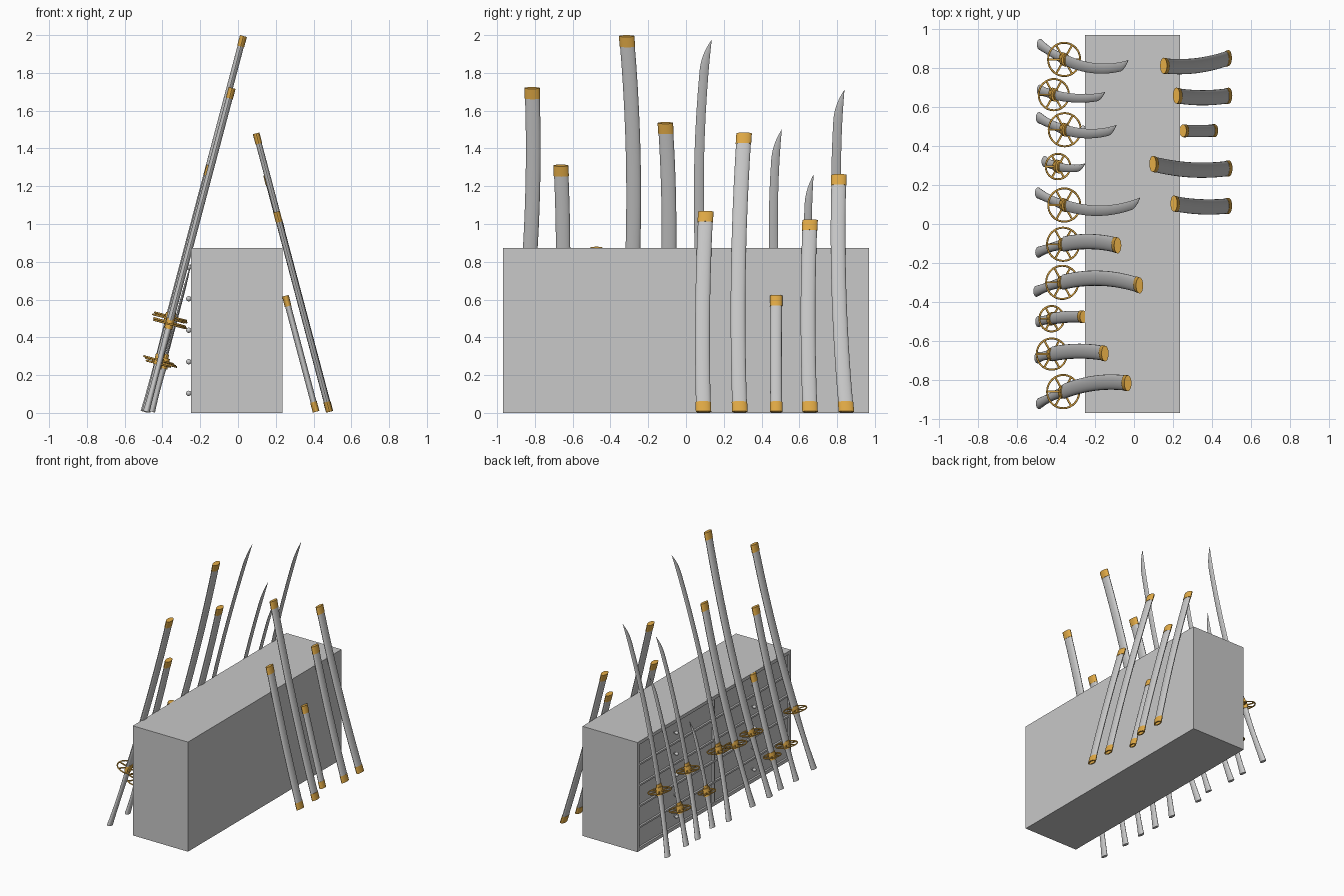
import bpy, bmesh, math
from mathutils import Vector, Matrix

old = bpy.data.objects.get("Cube")
if old:
    bpy.data.objects.remove(old, do_unlink=True)


def material(name, rgb):
    m = bpy.data.materials.new(name)
    m.use_nodes = True
    m.diffuse_color = (*rgb, 1)
    m.node_tree.nodes["Principled BSDF"].inputs["Base Color"].default_value = (*rgb, 1)
    return m


GREY = material("grey", (0.58, 0.58, 0.58))
GOLD = material("gold", (0.75, 0.40, 0.06))
LEAN = 0.265  # sideways lean per unit of height


def finish(bm, name, mat, angle=35):
    bmesh.ops.recalc_face_normals(bm, faces=bm.faces)
    mesh = bpy.data.meshes.new(name)
    bm.to_mesh(mesh)
    bm.free()
    mesh.materials.append(mat)
    ob = bpy.data.objects.new(name, mesh)
    bpy.context.collection.objects.link(ob)
    bpy.ops.object.select_all(action="DESELECT")
    ob.select_set(True)
    bpy.context.view_layer.objects.active = ob
    bpy.ops.object.shade_smooth_by_angle(angle=math.radians(angle))
    return ob


class Path:
    """Leaning, gently bowed centre line from the floor up to a given height."""

    def __init__(self, base_x, ys, top, lean):
        self.x, self.ys, self.top, self.lean = base_x, ys, top, lean
        self.side = Vector((1, 0, -lean)).normalized()

    def at(self, z):
        t = z / self.top
        a, b, c = self.ys
        y = a * (1 - t) * (1 - 2 * t) + 4 * b * t * (1 - t) + c * t * (2 * t - 1)
        return Vector((self.x + self.lean * z, y, z))

    def loft(self, name, mat, rings, sides=20):
        """Sweep elliptical rings (height, half width, half thickness, y shift)."""
        bm = bmesh.new()
        loops = []
        for z, w, h, dy in rings:
            loop = []
            for i in range(sides):
                a = math.tau * i / sides
                p = self.at(z) + Vector((0, w * math.cos(a) + dy, 0))
                loop.append(bm.verts.new(p + self.side * h * math.sin(a)))
            loops.append(loop)
        for lo, hi in zip(loops, loops[1:]):
            for i in range(sides):
                j = (i + 1) % sides
                bm.faces.new((lo[i], lo[j], hi[j], hi[i]))
        bm.faces.new(loops[0])
        bm.faces.new(loops[-1])
        return finish(bm, name, mat)

    def tube(self, name, mat, z0, z1, w, h, steps=12):
        zs = [z0 + (z1 - z0) * i / steps for i in range(steps + 1)]
        return self.loft(name, mat, [(z, w, h, 0) for z in zs])


def guard(path, z, radius):
    """Spoked wheel guard around the grip, with hub collars."""
    centre = path.at(z)
    up = Vector((path.lean, 0, 1)).normalized()
    turn = up.to_track_quat("Z", "Y").to_matrix().to_4x4()
    bpy.ops.mesh.primitive_torus_add(major_radius=radius - 0.005, minor_radius=0.005,
                                     major_segments=40, minor_segments=8)
    rim = bpy.context.object
    rim.name = "guard_rim"
    rim.matrix_world = Matrix.Translation(centre) @ turn
    rim.data.materials.append(GOLD)
    bpy.ops.object.shade_smooth_by_angle(angle=math.radians(60))
    bm = bmesh.new()
    for k in range(6):
        spin = Matrix.Rotation(math.tau * (k + 0.5) / 6, 4, "Z")
        shape = Matrix.Translation((radius / 2, 0, 0)) @ Matrix.Diagonal((radius - 0.01, 0.009, 0.007, 1))
        bmesh.ops.create_cube(bm, size=1, matrix=Matrix.Translation(centre) @ turn @ spin @ shape)
    finish(bm, "guard_spokes", GOLD)
    path.tube("guard_hub", GOLD, z - 0.025, z + 0.03, 0.034, 0.022, 2)


def handle(path, guard_z):
    n = 10
    rings = []
    for i in range(n + 1):
        t = i / n
        flare = 1 + 0.25 * (2 * t - 1) ** 2
        rings.append((0.006 + (guard_z - 0.01) * t, 0.023 * flare, 0.014 * flare, 0))
    path.loft("handle", GREY, rings)


def blade(path, guard_z, width):
    """Thin single-edged blade whose belly sweeps up to the spine at the tip."""
    start, tip = guard_z, path.top - 0.17
    rings = []
    for i in range(13):
        t = i / 12
        rings.append((start + (tip - start) * t, width * (1.12 - 0.2 * t), 0.007, 0))
    full = rings[-1][1]
    for i in range(1, 9):
        q = i / 8
        w = full * max(1 - q ** 2.2, 0.02)
        rings.append((tip + 0.17 * q, w, 0.007 * (1 - 0.9 * q * q), full - w))
    path.loft("blade", GREY, rings, sides=8)
    path.tube("blade_collar", GOLD, guard_z, guard_z + 0.05, width * 1.2, 0.012, 2)


def scabbard(path, start, w, h, throat):
    path.tube("scabbard", GREY, start, path.top - 0.03, w, h)
    path.tube("scabbard_tip", GOLD, path.top - 0.06, path.top - 0.005, w + 0.002, h + 0.002, 2)
    if throat:
        rim = [(0.035, w * 0.72, h * 0.6), (0.006, w * 0.72, h * 0.6),
               (0.006, w + 0.002, h + 0.002), (0.058, w + 0.002, h + 0.002),
               (0.058, w * 0.9, h * 0.9)]
        path.loft("scabbard_throat", GOLD, [(*r, 0) for r in rim])


# Cabinet with recessed drawers on its left-hand face
ROW, FOOT = 0.167, 0.02
bm = bmesh.new()
bmesh.ops.create_cube(bm, size=1, matrix=Matrix.Translation((-0.007, 0, 0.437)) @ Matrix.Diagonal((0.486, 1.936, 0.874, 1)))
cuts = [((0, 0, FOOT + ROW * i), (0, 0, 1)) for i in range(6)]
cuts += [((0, y, 0), (0, 1, 0)) for y in (-0.95, 0, 0.95)]
for co, no in cuts:
    bmesh.ops.bisect_plane(bm, geom=bm.verts[:] + bm.edges[:] + bm.faces[:], plane_co=co, plane_no=no)
bm.normal_update()
fronts = [f for f in bm.faces if f.normal.x < -0.9 and f.calc_area() > 0.1]
bmesh.ops.inset_individual(bm, faces=fronts, thickness=0.01, depth=0)
bmesh.ops.inset_individual(bm, faces=fronts, thickness=0.0005, depth=-0.014)
finish(bm, "cabinet", GREY)

# Drawer knobs
bm = bmesh.new()
for row in range(5):
    for y in (-0.49, 0.49):
        spot = Matrix.Translation((-0.261, y, FOOT + ROW * (row + 0.5)))
        bmesh.ops.create_uvsphere(bm, u_segments=16, v_segments=10, radius=0.014, matrix=spot)
        stem = spot @ Matrix.Translation((0.014, 0, 0)) @ Matrix.Rotation(math.pi / 2, 4, "Y")
        bmesh.ops.create_cone(bm, cap_ends=True, segments=12, radius1=0.006, radius2=0.006, depth=0.024, matrix=stem)
finish(bm, "drawer_knobs", GREY)

# Drawn swords: base x, bow (bottom, middle, top y), height, guard height, guard radius, blade half width
for x, ys, top, gz, r, w in [
    (-0.482, (0.92, 0.806, 0.815), 1.71, 0.47, 0.09, 0.026),
    (-0.482, (0.685, 0.645, 0.655), 1.26, 0.27, 0.085, 0.022),
    (-0.487, (0.545, 0.467, 0.485), 1.50, 0.50, 0.09, 0.024),
    (-0.458, (0.32, 0.287, 0.292), 0.79, 0.26, 0.07, 0.02),
    (-0.492, (0.16, 0.070, 0.112), 1.975, 0.51, 0.09, 0.026),
]:
    p = Path(x, ys, top, LEAN)
    handle(p, gz)
    guard(p, gz, r)
    blade(p, gz, w)

# Sheathed swords leaning on the drawer side
for x, ys, top, gz, r, w in [
    (-0.49, (-0.145, -0.092, -0.11), 1.54, 0.48, 0.09, 0.039),
    (-0.5, (-0.345, -0.278, -0.315), 2.0, 0.50, 0.09, 0.039),
    (-0.49, (-0.50, -0.478, -0.475), 0.88, 0.26, 0.07, 0.03),
    (-0.495, (-0.685, -0.652, -0.663), 1.315, 0.28, 0.085, 0.038),
    (-0.487, (-0.92, -0.825, -0.815), 1.725, 0.47, 0.09, 0.039),
]:
    p = Path(x, ys, top, LEAN)
    handle(p, gz)
    guard(p, gz, r)
    scabbard(p, gz + 0.02, w, 0.017, False)

# Empty scabbards leaning on the opposite side
for x, ys, top, w in [
    (0.486, (0.093, 0.088, 0.105), 1.07, 0.039),
    (0.488, (0.285, 0.277, 0.308), 1.485, 0.039),
    (0.415, (0.478, 0.476, 0.477), 0.625, 0.031),
    (0.487, (0.657, 0.646, 0.657), 1.025, 0.039),
    (0.485, (0.85, 0.81, 0.81), 1.265, 0.039),
]:
    scabbard(Path(x, ys, top, -LEAN), 0.03, w, 0.016, True)
